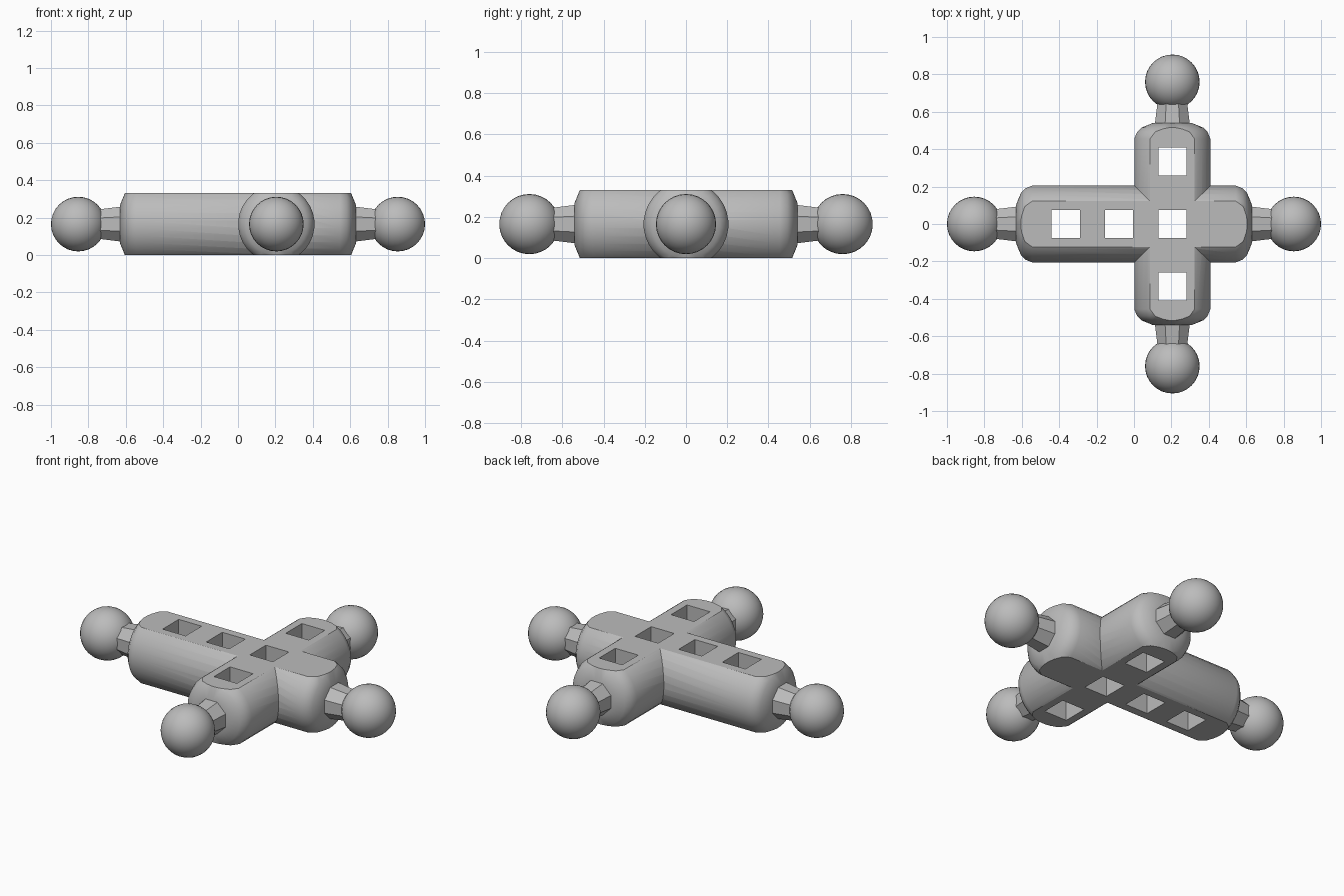
import bpy, bmesh, math
from mathutils import Matrix, Vector

if "Cube" in bpy.data.objects:
    bpy.data.objects.remove(bpy.data.objects["Cube"])

MID = 0.165          # height of the arm axes
CROSS_X = 0.205      # where the two arms meet

grey = bpy.data.materials.new("plain_grey")
grey.use_nodes = True
grey.diffuse_color = (0.5, 0.5, 0.5, 1)
grey.node_tree.nodes["Principled BSDF"].inputs["Base Color"].default_value = (0.5, 0.5, 0.5, 1)


def make(name, bm, place):
    """Turn a bmesh into an object, with its transform baked in."""
    bmesh.ops.transform(bm, matrix=place, verts=bm.verts)
    bmesh.ops.recalc_face_normals(bm, faces=bm.faces)
    mesh = bpy.data.meshes.new(name)
    bm.to_mesh(mesh)
    bm.free()
    mesh.materials.append(grey)
    obj = bpy.data.objects.new(name, mesh)
    bpy.context.collection.objects.link(obj)
    return obj


def revolve(name, profile, sides, place):
    """Capped solid of revolution about z, flats facing the axes."""
    bm = bmesh.new()
    rings = []
    for r, h in profile:
        angles = [math.tau * (i + 0.5) / sides for i in range(sides)]
        rings.append([bm.verts.new((r * math.cos(a), r * math.sin(a), h)) for a in angles])
    for low, high in zip(rings, rings[1:]):
        for i in range(sides):
            j = (i + 1) % sides
            bm.faces.new((low[i], low[j], high[j], high[i]))
    bm.faces.new(rings[0])
    bm.faces.new(rings[-1])
    return make(name, bm, place)


def box(name, centre, size):
    bm = bmesh.new()
    bmesh.ops.create_cube(bm, size=1)
    return make(name, bm, Matrix.Translation(centre) @ Matrix.Diagonal((*size, 1)))


def activate(obj):
    bpy.ops.object.select_all(action='DESELECT')
    obj.select_set(True)
    bpy.context.view_layer.objects.active = obj


def smooth(obj, degrees):
    activate(obj)
    bpy.ops.object.shade_smooth_by_angle(angle=math.radians(degrees))


def combine(obj, other, operation):
    """Apply a boolean and discard the helper."""
    mod = obj.modifiers.new(operation, 'BOOLEAN')
    mod.operation, mod.solver, mod.object = operation, 'EXACT', other
    activate(obj)
    bpy.ops.object.modifier_apply(modifier=mod.name)
    bpy.data.objects.remove(other)


def along(direction, origin):
    turn = Vector((0, 0, 1)).rotation_difference(Vector(direction)).to_matrix().to_4x4()
    return Matrix.Translation(origin) @ turn


def bar(name, radius, half, direction, origin):
    """Round bar with rounded ends."""
    end = [(radius, half - 0.085), (radius - 0.015, half - 0.048),
           (0.166, half - 0.025), (0.105, half)]
    profile = [(r, -h) for r, h in reversed(end)] + end
    return revolve(name, profile, 32, along(direction, origin))


# Slab with square holes, which sets the flat top and bottom
slab = box("slab", (0, 0, MID), (3, 3, 2 * MID))
for x, y in [(-0.365, 0), (-0.08, 0), (CROSS_X, 0), (CROSS_X, 0.335), (CROSS_X, -0.335)]:
    combine(slab, box("hole", (x, y, MID), (0.15, 0.15, 1)), 'DIFFERENCE')

# Cross body: two round bars trimmed by the slab
body = bar("cross_body", 0.206, 0.63, (1, 0, 0), (0, 0, MID))
combine(body, bar("cross_bar", 0.2045, 0.54, (0, 1, 0), (CROSS_X, 0, MID)), 'UNION')
combine(body, slab, 'INTERSECT')
smooth(body, 28)

# Neck and ball on each arm end
arms = [("left", (1, 0, 0), 0, 0.63, 0.854), ("right", (-1, 0, 0), 0, 0.63, 0.854),
        ("back", (0, 1, 0), CROSS_X, 0.54, 0.76), ("front", (0, -1, 0), CROSS_X, 0.54, 0.76)]
for side, direction, x, reach, centre in arms:
    place = along(direction, (x, 0, MID))
    revolve(side + "_neck", [(0.103, reach - 0.02), (0.083, reach + 0.13)], 8, place)
    bm = bmesh.new()
    bmesh.ops.create_uvsphere(bm, u_segments=32, v_segments=16, radius=0.146)
    ball = make(side + "_ball", bm, place @ Matrix.Translation((0, 0, centre)))
    smooth(ball, 40)
